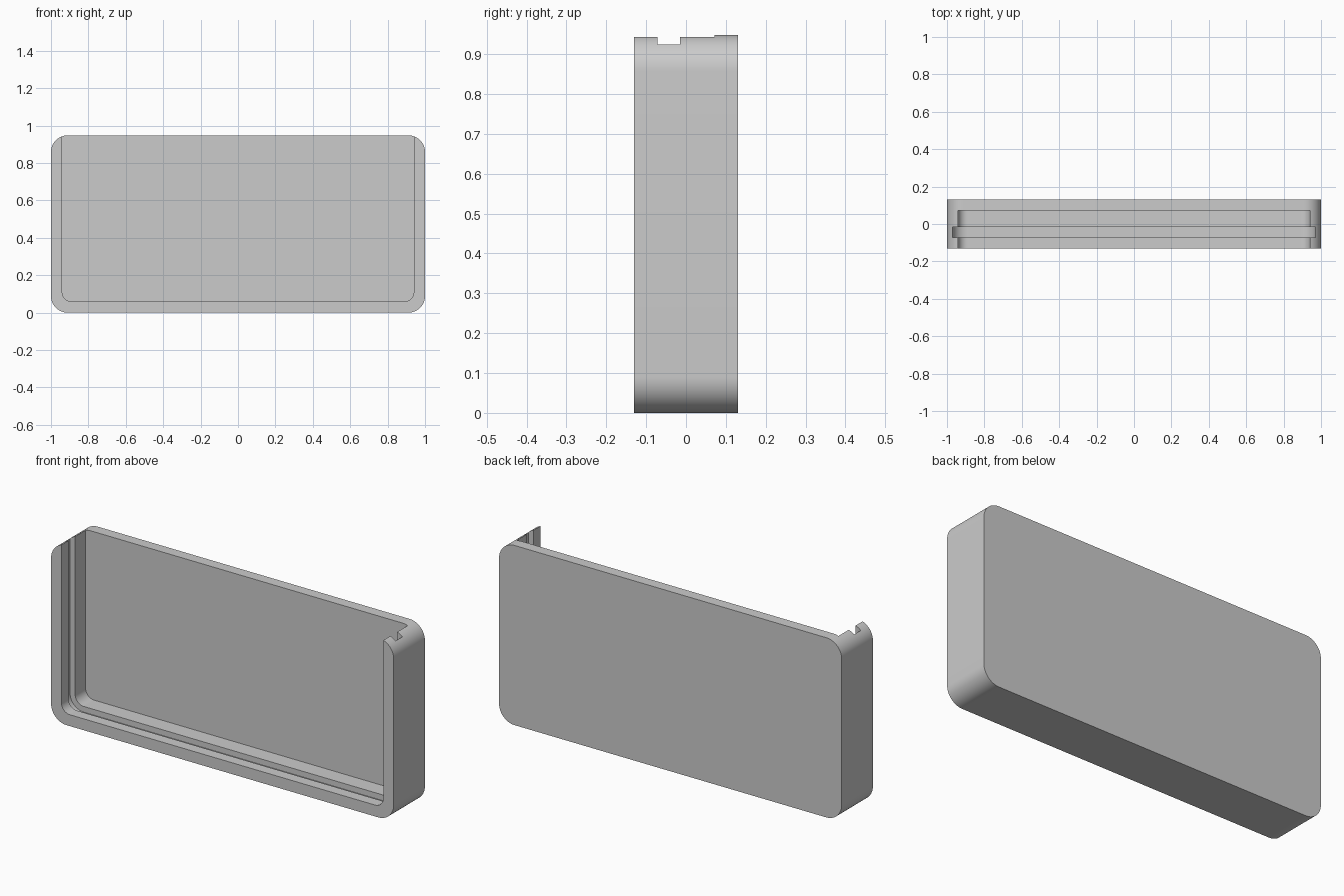
import bpy
import math

cube = bpy.data.objects.get("Cube")
if cube:
    bpy.data.objects.remove(cube, do_unlink=True)

# Single grey plastic
grey = bpy.data.materials.new("grey_plastic")
grey.use_nodes = True
colour = (0.6, 0.6, 0.6, 1)
grey.diffuse_color = colour
grey.node_tree.nodes["Principled BSDF"].inputs["Base Color"].default_value = colour


def rounded_slab(name, half_width, bottom, top, radius, front, back, steps=16):
    """Rounded rectangle in the xz plane, extruded along y."""
    centres = [(half_width - radius, top - radius), (radius - half_width, top - radius),
               (radius - half_width, bottom + radius), (half_width - radius, bottom + radius)]
    outline = []
    for corner, (cx, cz) in enumerate(centres):
        for i in range(steps + 1):
            a = (corner + i / steps) * math.pi / 2
            outline.append((cx + radius * math.cos(a), cz + radius * math.sin(a)))
    n = len(outline)
    verts = [(x, y, z) for y in (front, back) for x, z in outline]
    faces = [tuple(range(n)), tuple(reversed(range(n, 2 * n)))]
    faces += [(i, i + n, (i + 1) % n + n, (i + 1) % n) for i in range(n)]
    mesh = bpy.data.meshes.new(name)
    mesh.from_pydata(verts, [], faces)
    mesh.materials.append(grey)
    obj = bpy.data.objects.new(name, mesh)
    bpy.context.collection.objects.link(obj)
    return obj


# Outer case, then the open-topped cavity and the slot for a sliding lid
case = rounded_slab("case_body", 1, 0, 0.948, 0.09, -0.13, 0.13)
cutters = [
    rounded_slab("cavity_cutter", 0.94, 0.06, 1.3, 0.05, -0.3, 0.072),
    rounded_slab("lid_groove_cutter", 0.97, 0.03, 1.4, 0.08, -0.072, -0.015),
]

bpy.ops.object.select_all(action="DESELECT")
bpy.context.view_layer.objects.active = case
case.select_set(True)
for cutter in cutters:
    cutter.hide_render = True
    mod = case.modifiers.new("cut", "BOOLEAN")
    mod.operation = "DIFFERENCE"
    mod.solver = "EXACT"
    mod.object = cutter
    bpy.ops.object.modifier_apply(modifier=mod.name)
    bpy.data.objects.remove(cutter, do_unlink=True)

bpy.ops.object.shade_smooth_by_angle(angle=math.radians(30))
